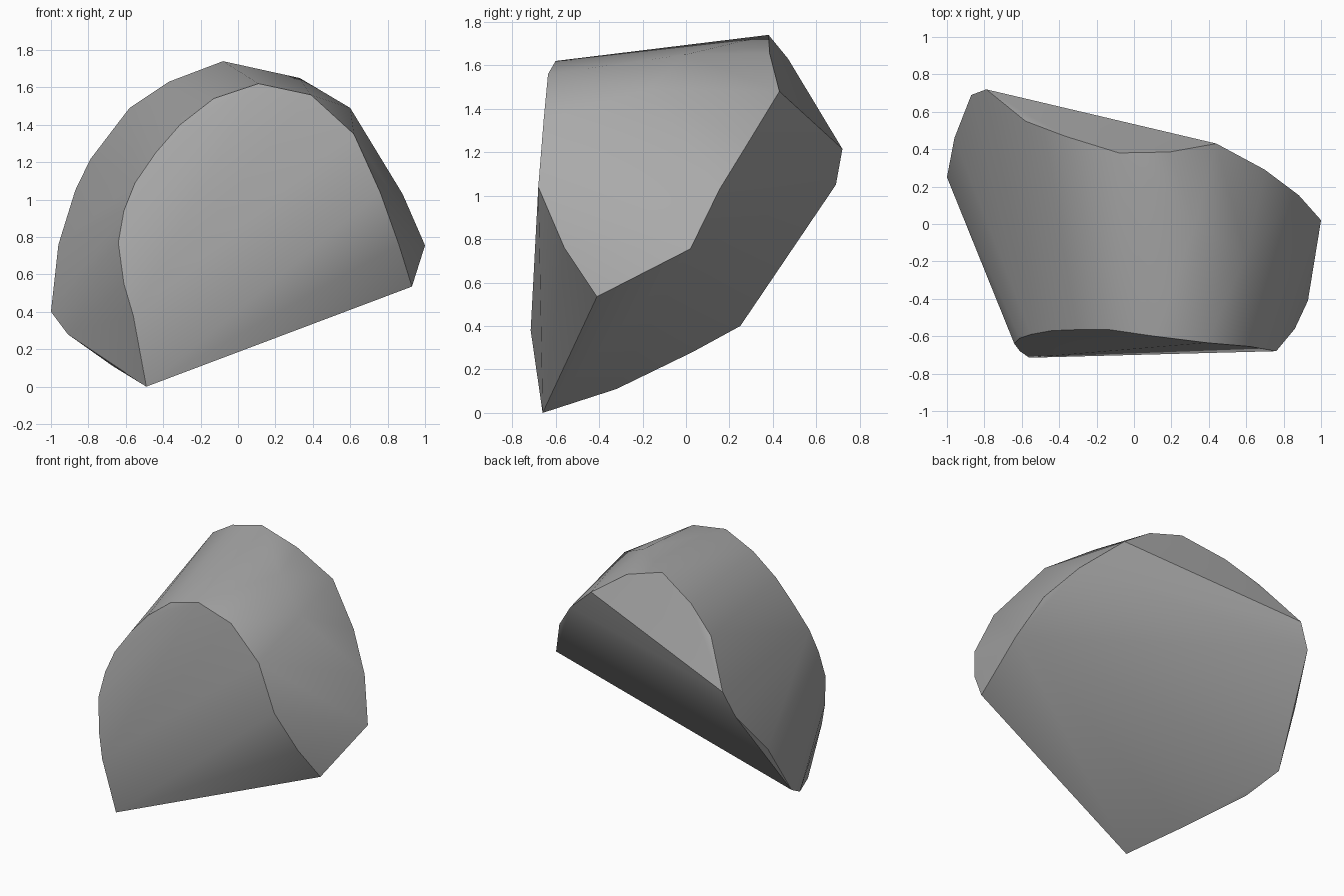
import bpy
import bmesh
import math
from mathutils import Vector

# Remove the default object
default_cube = bpy.data.objects.get("Cube")
if default_cube:
    bpy.data.objects.remove(default_cube, do_unlink=True)

# Outlines of the boulder, in hundredths of a unit
FRONT_RIM = [
    (-49, -66, 0), (-56, -71.5, 38), (-61, -68, 55), (-64, -64, 77),
    (-61, -61, 94), (-55, -59, 109), (-44, -57, 125), (-31, -56.5, 140),
    (-13, -56.5, 154), (11, -60, 162), (39, -63.5, 156), (62, -65.5, 135),
    (76, -68, 104), (86, -56, 76), (93, -41, 53.5),
]
BACK_RIM = [
    (-67, -32, 11), (-91, 3, 28), (-100, 25, 40), (-96, 46, 76),
    (-87, 69, 105), (-79, 72, 121.5), (44, 43, 148), (70, 29, 125),
    (88, 15.5, 103), (100, 2, 75.5),
]
CAP_RIM = [(-58, 55, 149), (-37, 47, 163), (-8, 38, 174), (19, 38.5, 165.5)]
SHOULDER = [(33, 0, 165), (60, -17, 149)]


def stone_material(name, colour):
    material = bpy.data.materials.new(name)
    material.use_nodes = True
    material.diffuse_color = colour
    shader = next(n for n in material.node_tree.nodes if n.type == "BSDF_PRINCIPLED")
    shader.inputs["Base Color"].default_value = colour
    return material


def hull_object(name, outlines, material):
    """Wrap a convex skin around the given outlines."""
    bm = bmesh.new()
    for outline in outlines:
        for point in outline:
            bm.verts.new(Vector(point) / 100)
    result = bmesh.ops.convex_hull(bm, input=bm.verts[:])
    loose = [v for v in bm.verts if not v.link_faces]
    bmesh.ops.delete(bm, geom=loose, context="VERTS")
    bmesh.ops.recalc_face_normals(bm, faces=bm.faces[:])
    mesh = bpy.data.meshes.new(name)
    bm.to_mesh(mesh)
    bm.free()
    mesh.materials.append(material)
    obj = bpy.data.objects.new(name, mesh)
    bpy.context.collection.objects.link(obj)
    return obj


# Boulder with broad chipped faces and softly rounded flanks
grey_stone = stone_material("grey_stone", (0.4, 0.4, 0.4, 1))
boulder = hull_object("boulder", [FRONT_RIM, BACK_RIM, CAP_RIM, SHOULDER], grey_stone)

# Smooth the flanks while keeping the chipped rims crisp
bpy.ops.object.select_all(action="DESELECT")
boulder.select_set(True)
bpy.context.view_layer.objects.active = boulder
bpy.ops.object.shade_smooth_by_angle(angle=math.radians(30))
